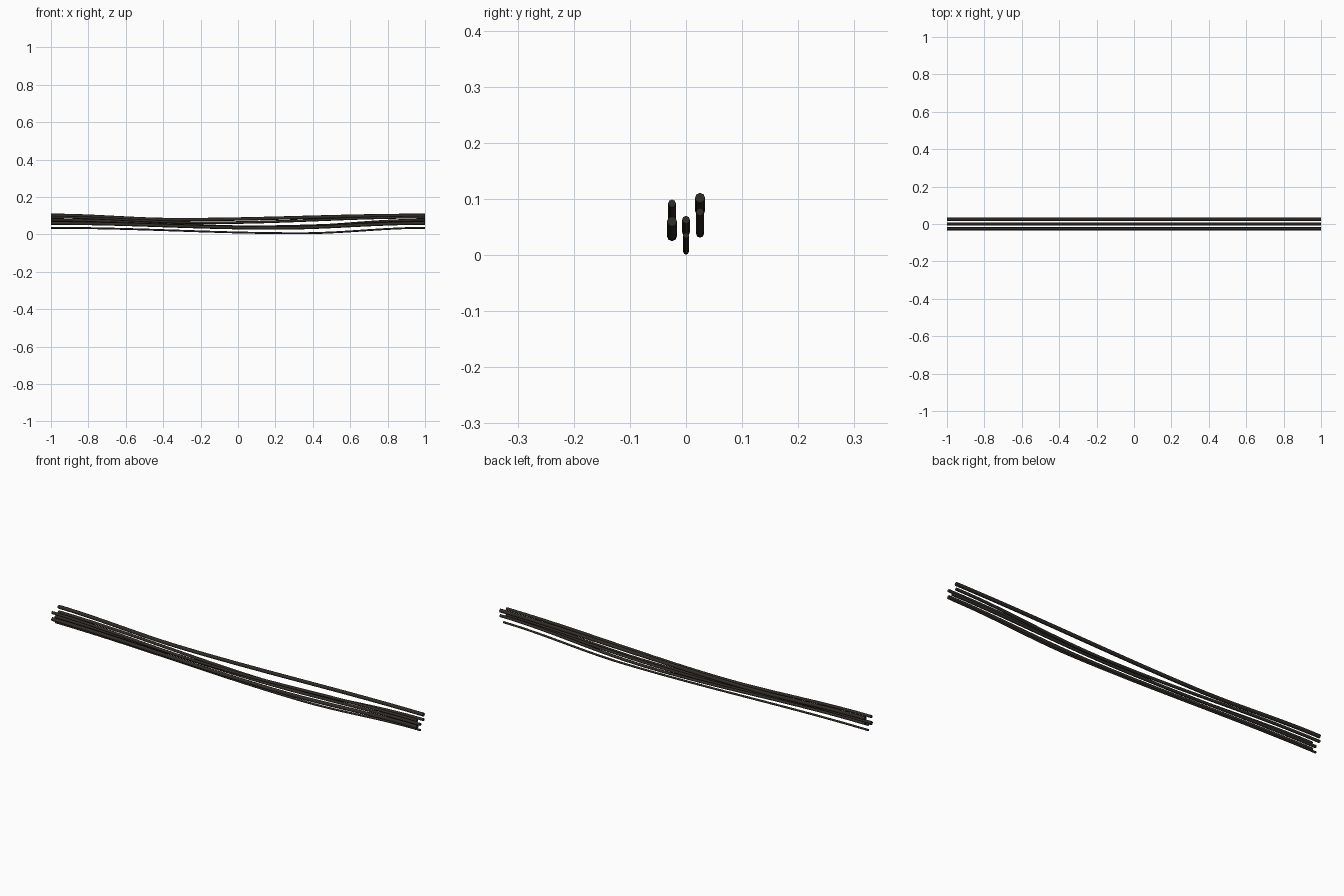
import bpy

if "Cube" in bpy.data.objects:
    bpy.data.objects.remove(bpy.data.objects["Cube"])

# One dark rubber colour for every cable
rubber = bpy.data.materials.new("dark_rubber")
rubber.diffuse_color = (0.03, 0.026, 0.02, 1)
rubber.use_nodes = True
rubber.node_tree.nodes["Principled BSDF"].inputs["Base Color"].default_value = rubber.diffuse_color


def cable(name, y, radius, end_z, low_x, low_z):
    """Sagging cable: level at both ends, lowest at low_x."""
    cu = bpy.data.curves.new(name, 'CURVE')
    cu.dimensions = '3D'
    cu.bevel_depth = radius
    cu.bevel_resolution = 2
    cu.resolution_u = 14
    cu.use_fill_caps = True
    sp = cu.splines.new('BEZIER')
    sp.bezier_points.add(2)
    pts = [(-1, end_z), (low_x, low_z), (1, end_z)]
    for i, (x, z) in enumerate(pts):
        p = sp.bezier_points[i]
        p.handle_left_type = p.handle_right_type = 'FREE'
        left = (x - pts[i - 1][0]) * 0.36 if i > 0 else 0.2
        right = (pts[i + 1][0] - x) * 0.36 if i < 2 else 0.2
        p.co = (x, y, z)
        p.handle_left = (x - left, y, z)
        p.handle_right = (x + right, y, z)
    tmp = bpy.data.objects.new(name + "_path", cu)
    bpy.context.collection.objects.link(tmp)
    dg = bpy.context.evaluated_depsgraph_get()
    me = bpy.data.meshes.new_from_object(tmp.evaluated_get(dg))
    bpy.data.objects.remove(tmp)
    me.name = name
    me.materials.clear()
    me.materials.append(rubber)
    ob = bpy.data.objects.new(name, me)
    bpy.context.collection.objects.link(ob)
    # smooth sides, crisp end caps
    bpy.ops.object.select_all(action='DESELECT')
    ob.select_set(True)
    bpy.context.view_layer.objects.active = ob
    bpy.ops.object.shade_smooth_by_angle(angle=1.0)


# front row
cable("front_upper_cable", -0.025, 0.007, 0.092, -0.15, 0.062)
cable("front_lower_cable", -0.025, 0.009, 0.060, 0.20, 0.034)
# middle row
cable("middle_upper_cable", 0.0, 0.007, 0.063, 0.10, 0.041)
cable("middle_lower_cable", 0.0, 0.005, 0.035, 0.33, 0.006)
# back row
cable("back_upper_cable", 0.025, 0.009, 0.102, -0.32, 0.079)
cable("back_lower_cable", 0.025, 0.007, 0.077, 0.20, 0.038)
